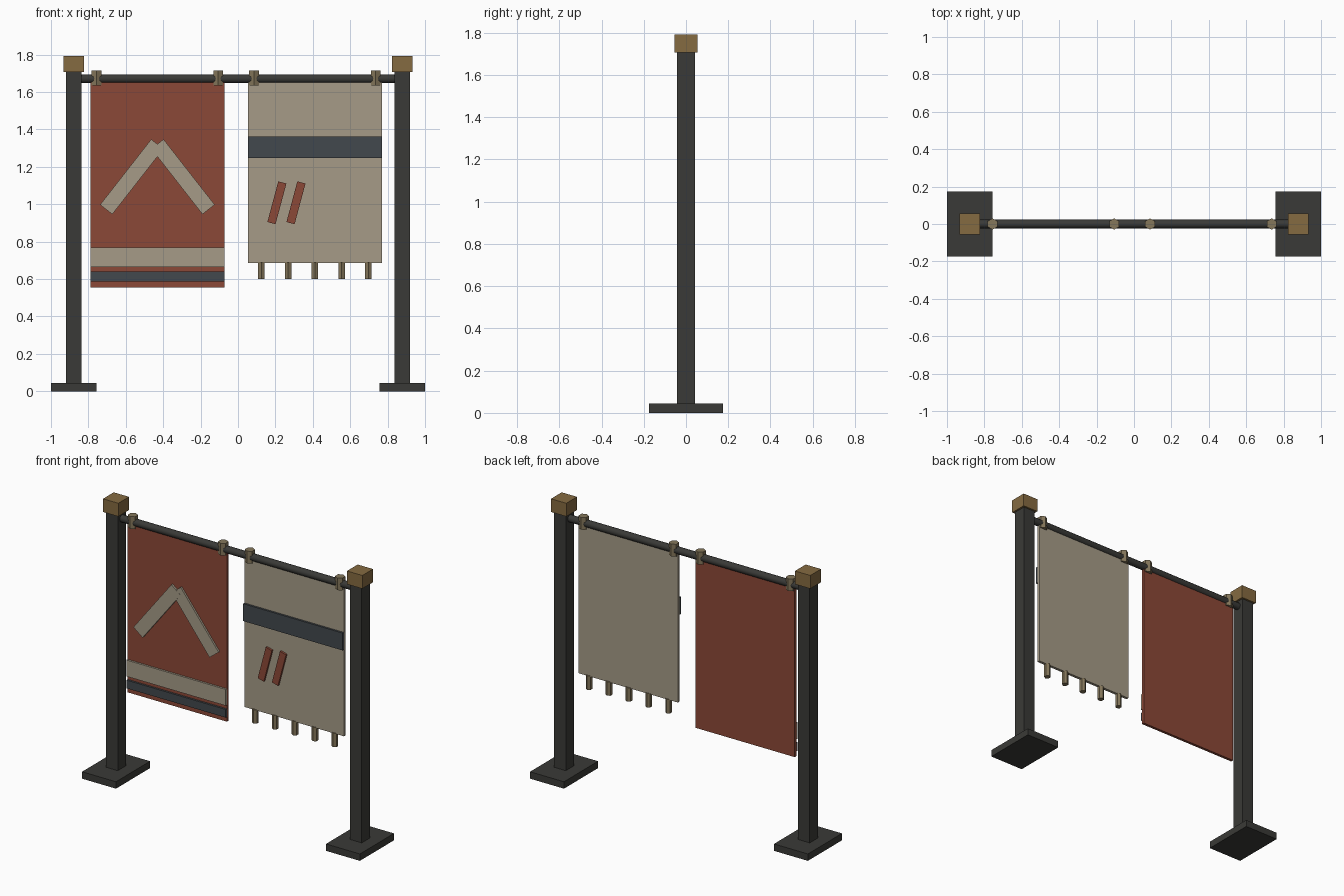
import bpy
from math import radians, pi

if "Cube" in bpy.data.objects:
    bpy.data.objects.remove(bpy.data.objects["Cube"])


def mat(name, rgb):
    m = bpy.data.materials.new(name)
    m.diffuse_color = (*rgb, 1)
    m.use_nodes = True
    m.node_tree.nodes["Principled BSDF"].inputs["Base Color"].default_value = m.diffuse_color
    return m


IRON = mat("dark_iron", (0.042, 0.042, 0.038))
BRASS = mat("brass", (0.235, 0.145, 0.053))
TAN = mat("tan_cord", (0.235, 0.185, 0.105))
RED = mat("red_cloth", (0.26, 0.065, 0.038))
CREAM = mat("cream_cloth", (0.38, 0.33, 0.245))
SLATE = mat("slate_cloth", (0.055, 0.065, 0.074))


def box(name, loc, size, m, tilt=0):
    bpy.ops.mesh.primitive_cube_add(size=1, location=loc)
    o = bpy.context.object
    o.name = name
    o.scale = size
    o.rotation_euler.y = radians(tilt)
    o.data.materials.append(m)
    return o


def cyl(name, loc, r, h, sides, m, rot=(0, 0, 0)):
    bpy.ops.mesh.primitive_cylinder_add(vertices=sides, radius=r, depth=h, location=loc, rotation=rot)
    o = bpy.context.object
    o.name = name
    o.data.materials.append(m)
    return o


# Posts with feet and caps
for side, s in (("left", -1), ("right", 1)):
    x = s * 0.878
    box(f"{side}_foot", (x, 0, 0.0225), (0.244, 0.35, 0.045), IRON)
    box(f"{side}_post", (x, 0, 0.875), (0.085, 0.085, 1.67), IRON)
    box(f"{side}_cap", (x, 0, 1.75), (0.11, 0.11, 0.086), BRASS)

# Crossbar
bar = cyl("crossbar", (0, 0, 1.671), 0.023, 1.74, 12, IRON, (0, pi / 2, 0))
bpy.ops.object.shade_smooth_by_angle(angle=radians(40))

# Banner cloths and their hanging ties
W, T = 0.716, 0.018
for name, x, bottom, m in (("red_banner", -0.431, 0.555, RED), ("cream_banner", 0.411, 0.685, CREAM)):
    top = 1.66
    box(name, (x, 0, (top + bottom) / 2), (W, T, top - bottom), m)
    for s in (-1, 1):
        cyl(f"{name}_tie", (x + s * 0.325, 0, 1.675), 0.03, 0.08, 6, TAN)


# Appliques sit just proud of the front of the cloth
def patch(name, x, z, w, h, m, tilt=0, y=-0.015):
    box(name, (x, y, z), (w, 0.014, h), m, tilt)


patch("red_banner_cream_stripe", -0.431, 0.717, W, 0.106, CREAM)
patch("red_banner_slate_stripe", -0.431, 0.613, W, 0.053, SLATE)
patch("cream_banner_slate_stripe", 0.411, 1.305, W, 0.113, SLATE)
for s in (-1, 1):
    patch("chevron_arm", -0.431 + s * 0.137, 1.147, 0.444, 0.083, CREAM, s * 52, -0.015 + s * 0.0004)
for x in (0.208, 0.31):
    patch("slash_mark", x, 1.008, 0.045, 0.225, RED, 15)

# Fringe tassels
for i in range(-2, 3):
    cyl("tassel", (0.411 + i * 0.143, 0, 0.645), 0.02, 0.09, 6, TAN)
